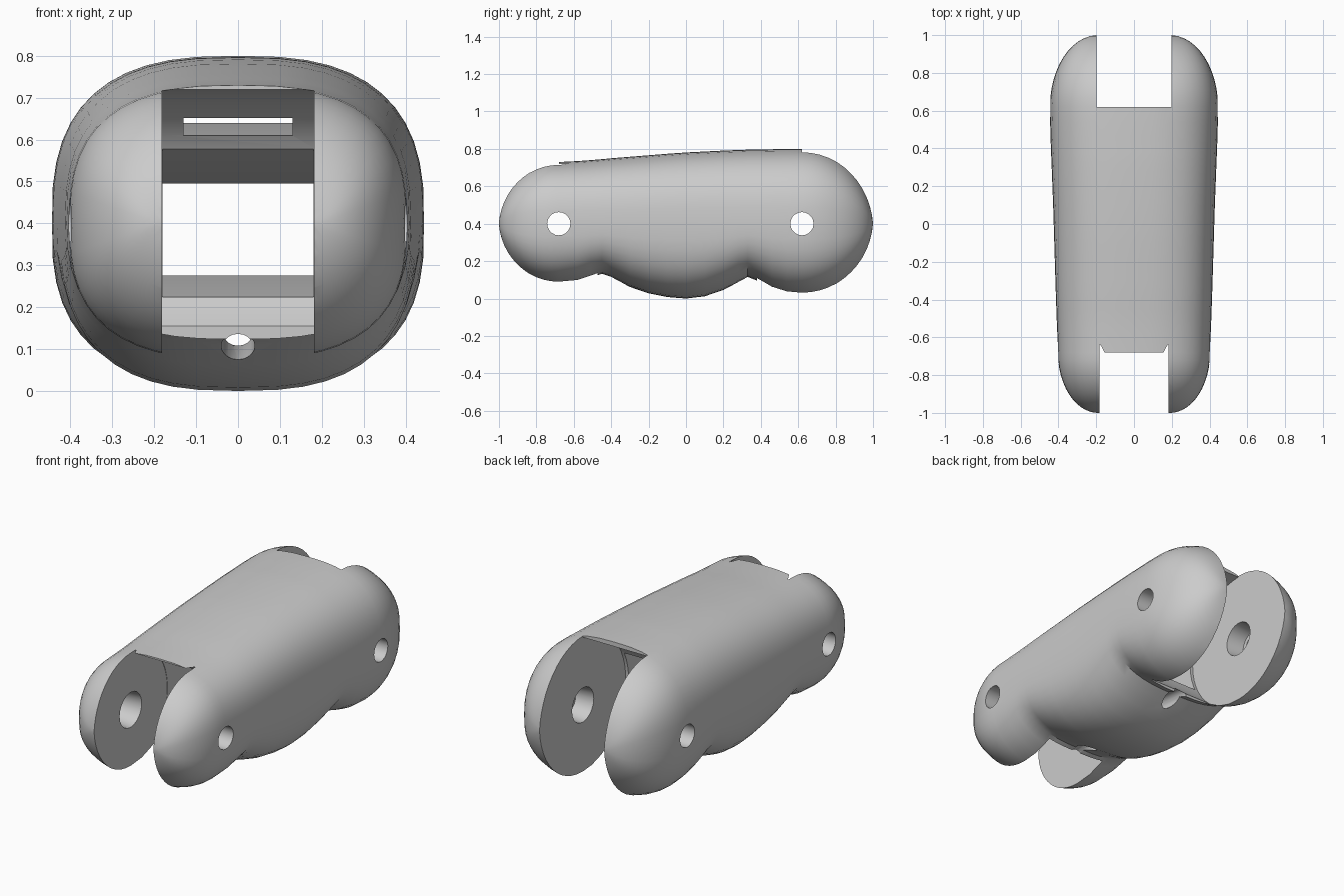
import bpy, bmesh, math
from mathutils import Vector

if "Cube" in bpy.data.objects:
    bpy.data.objects.remove(bpy.data.objects["Cube"])

PIVOT_Z = 0.40
FRONT_Y, BACK_Y = -0.68, 0.62
SEG = 48


def new_object(name, verts, faces):
    mesh = bpy.data.meshes.new(name)
    mesh.from_pydata(verts, [], faces)
    bm = bmesh.new()
    bm.from_mesh(mesh)
    bmesh.ops.recalc_face_normals(bm, faces=bm.faces)
    bm.to_mesh(mesh)
    bm.free()
    obj = bpy.data.objects.new(name, mesh)
    bpy.context.collection.objects.link(obj)
    return obj


def loft(name, rings):
    n = len(rings[0])
    verts = [p for r in rings for p in r]
    faces = [(i * n + j, i * n + (j + 1) % n, (i + 1) * n + (j + 1) % n, (i + 1) * n + j)
             for i in range(len(rings) - 1) for j in range(n)]
    faces += [tuple(range(n)), tuple(range(len(verts) - n, len(verts)))]
    return new_object(name, verts, faces)


def section(y, w, up, down, power=2.7):
    ring = []
    for i in range(SEG):
        a = 2 * math.pi * i / SEG
        c, s = math.cos(a), math.sin(a)
        x = math.copysign(abs(c) ** (2 / power), c) * w
        z = math.copysign(abs(s) ** (2 / power), s) * (up if s > 0 else down)
        ring.append((x, y, PIVOT_Z + z))
    return ring


def prism(name, profile, half_width):
    return loft(name, [[(x, y, z) for y, z in profile] for x in (-half_width, half_width)])


def rod(name, a, b, ra, rb, n=20):
    a, b = Vector(a), Vector(b)
    q = (b - a).to_track_quat('Z', 'Y')
    circle = [Vector((math.cos(2 * math.pi * i / n), math.sin(2 * math.pi * i / n), 0)) for i in range(n)]
    return loft(name, [[a + q @ (v * ra) for v in circle], [b + q @ (v * rb) for v in circle]])


# Rounded knuckle ends, then the belly between them
def knuckle(pivot, direction, length, w, up, down):
    out = []
    for i in range(1, 13):
        t = math.radians(i * 7.3)
        k = math.cos(t)
        out.append(section(pivot + direction * length * math.sin(t),
                           0.19 + (w - 0.19) * k, up * k, down * k))
    return out


stations = [  # y, half width, height above pivot, depth below pivot
    (-0.68, 0.403, 0.33, 0.325), (-0.58, 0.406, 0.335, 0.315), (-0.51, 0.409, 0.34, 0.29),
    (-0.45, 0.411, 0.345, 0.268), (-0.40, 0.413, 0.35, 0.285), (-0.30, 0.416, 0.358, 0.338),
    (-0.20, 0.419, 0.366, 0.372), (-0.10, 0.422, 0.374, 0.392), (0.0, 0.425, 0.381, 0.40),
    (0.10, 0.428, 0.386, 0.388), (0.20, 0.432, 0.391, 0.354), (0.28, 0.435, 0.394, 0.312),
    (0.33, 0.437, 0.396, 0.285), (0.38, 0.439, 0.397, 0.305), (0.46, 0.442, 0.398, 0.353),
    (0.54, 0.444, 0.40, 0.379), (0.62, 0.445, 0.40, 0.386)]
rings = list(reversed(knuckle(FRONT_Y, -1, 0.32, 0.403, 0.33, 0.325)))
rings += [section(*s) for s in stations]
rings += knuckle(BACK_Y, 1, 0.38, 0.445, 0.40, 0.386)
body = loft("finger_segment", rings)


# Hinge slots: open at the end, rounded around the pivot
def slot(name, pivot, d, radius, half_width):
    arc = [math.radians(90 - 140 * i / 20) for i in range(21)]
    prof = [(pivot + d, 1.0), (pivot, 1.0)]
    prof += [(pivot - d * radius * math.cos(a), PIVOT_Z + radius * math.sin(a)) for a in arc]
    prof += [(prof[-1][0], -0.2), (pivot + d, -0.2)]
    return prism(name, prof, half_width)


cutters = [slot("front_slot", FRONT_Y, -1, 0.32, 0.182),
           slot("back_slot", BACK_Y, 1, 0.375, 0.198)]

# Central channel, flared at both mouths
cutters.append(prism("channel", [(-0.5, 0.21), (-0.1, 0.275), (0.02, 0.275), (0.42, 0.21),
                                 (0.42, 0.60), (0.02, 0.495), (-0.1, 0.495), (-0.5, 0.60)], 0.18))
# Flat cord passage above the channel
cutters.append(prism("cord_passage", [(-0.55, 0.60), (-0.1, 0.64), (0.45, 0.61),
                                      (0.45, 0.655), (-0.1, 0.685), (-0.55, 0.645)], 0.13))
# Round cord holes through the belly
cutters.append(rod("front_cord_hole", (0, -0.6, 0.08), (0, -0.05, 0.15), 0.04, 0.04))
cutters.append(rod("back_cord_hole", (0, 0.5, 0.08), (0, -0.08, 0.15), 0.04, 0.04))

# Pin holes, wider on the inner faces
for label, y in (("front", FRONT_Y), ("back", BACK_Y)):
    cutters.append(rod(label + "_pin_hole", (-0.6, y, PIVOT_Z), (0.6, y, PIVOT_Z), 0.062, 0.062))
    for s in (-1, 1):
        cutters.append(rod(label + "_pin_recess", (s * 0.1, y, PIVOT_Z), (s * 0.3, y, PIVOT_Z), 0.105, 0.085))

bpy.context.view_layer.objects.active = body
body.select_set(True)
for c in cutters:
    c.hide_render = True
    m = body.modifiers.new(c.name, 'BOOLEAN')
    m.operation, m.solver, m.object = 'DIFFERENCE', 'EXACT', c
    bpy.ops.object.modifier_apply(modifier=m.name)
for c in cutters:
    bpy.data.objects.remove(c, do_unlink=True)
bpy.ops.object.shade_smooth_by_angle(angle=math.radians(35))
